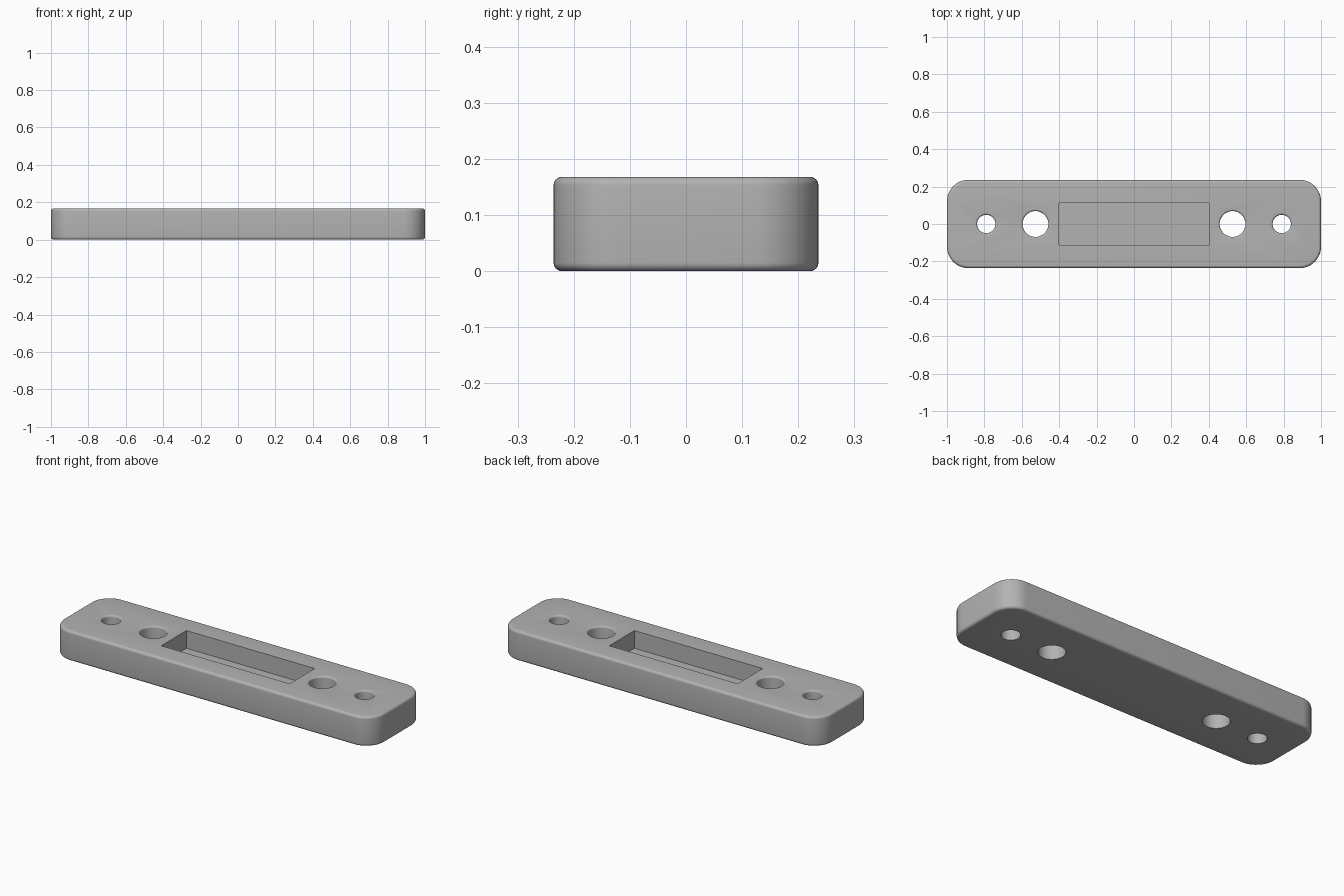
import bpy, bmesh
from math import pi, sin, cos

HALF_X, HALF_Y, HEIGHT = 1.0, 0.236, 0.168
CORNER, FILLET, RIM = 0.115, 0.015, 0.01

cube = bpy.data.objects.get("Cube")
if cube:
    bpy.data.objects.remove(cube, do_unlink=True)

grey = bpy.data.materials.new("light grey")
grey.use_nodes = True
color = (0.45, 0.45, 0.45, 1)
grey.diffuse_color = color
grey.node_tree.nodes["Principled BSDF"].inputs["Base Color"].default_value = color


def loft(name, rings):
    """Bridge equal closed rings and cap both ends."""
    bm = bmesh.new()
    loops = [[bm.verts.new(p) for p in ring] for ring in rings]
    n = len(loops[0])
    for a, b in zip(loops, loops[1:]):
        for i in range(n):
            j = (i + 1) % n
            bm.faces.new((a[i], a[j], b[j], b[i]))
    bm.faces.new(loops[0][::-1])
    bm.faces.new(loops[-1])
    mesh = bpy.data.meshes.new(name)
    bm.to_mesh(mesh)
    bm.free()
    mesh.materials.append(grey)
    obj = bpy.data.objects.new(name, mesh)
    bpy.context.collection.objects.link(obj)
    return obj


def rounded_ring(inset, z, steps=12):
    """Rounded rectangle outline, shrunk by inset."""
    r = CORNER - inset
    ring = []
    for k, (sx, sy) in enumerate([(1, 1), (-1, 1), (-1, -1), (1, -1)]):
        for i in range(steps + 1):
            a = (k + i / steps) * pi / 2
            ring.append((sx * (HALF_X - CORNER) + r * cos(a),
                         sy * (HALF_Y - CORNER) + r * sin(a), z))
    return ring


def circle(x, r, z, n=48):
    return [(x + r * cos(2 * pi * i / n), r * sin(2 * pi * i / n), z) for i in range(n)]


# Plate body with rounded corners and filleted top and bottom edges
arc = [i / 6 * pi / 2 for i in range(7)]
bottom = [rounded_ring(FILLET * (1 - sin(a)), FILLET * (1 - cos(a))) for a in arc]
top = [rounded_ring(FILLET * (1 - cos(a)), HEIGHT - FILLET * (1 - sin(a))) for a in arc]
plate = loft("plate", bottom + top)

# Through holes with a rounded upper rim
cutters = []
for side in (-1, 1):
    for name, x, r in (("large_hole", 0.527, 0.069), ("small_hole", 0.79, 0.049)):
        rim = [circle(side * x, r + RIM * (1 - cos(a)), HEIGHT - RIM * (1 - sin(a))) for a in arc]
        rings = [circle(side * x, r, -0.05)] + rim
        rings.append(circle(side * x, r + RIM, HEIGHT + 0.05))
        cutters.append(loft(name + "_cutter", rings))

# Rectangular pocket in the top
corners = [(0.4, 0.112), (-0.4, 0.112), (-0.4, -0.112), (0.4, -0.112)]
cutters.append(loft("pocket_cutter", [[(x, y, z) for x, y in corners]
                                      for z in (HEIGHT - 0.1, HEIGHT + 0.05)]))

# Cut, then bake the result and drop the cutters
for cutter in cutters:
    mod = plate.modifiers.new(cutter.name, "BOOLEAN")
    mod.operation, mod.solver, mod.object = "DIFFERENCE", "EXACT", cutter
graph = bpy.context.evaluated_depsgraph_get()
cut_mesh = bpy.data.meshes.new_from_object(plate.evaluated_get(graph))
plate.modifiers.clear()
plate.data = cut_mesh
for cutter in cutters:
    bpy.data.objects.remove(cutter, do_unlink=True)

# Smooth fillets, sharp pocket edges
bpy.ops.object.select_all(action="DESELECT")
plate.select_set(True)
bpy.context.view_layer.objects.active = plate
bpy.ops.object.shade_smooth_by_angle(angle=pi / 6)
